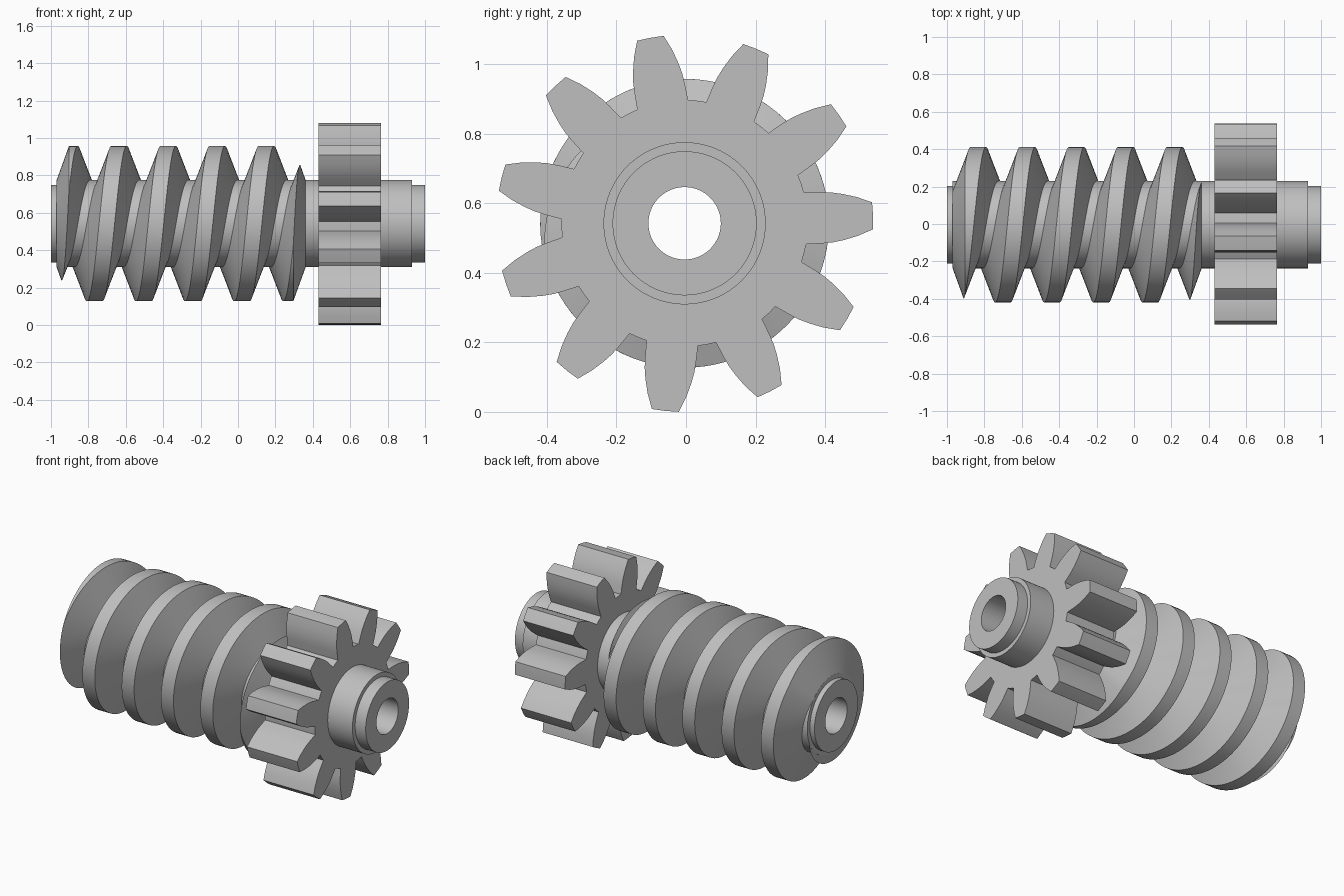
import bpy
import bmesh
from math import radians, sin, cos, pi, ceil

cube = bpy.data.objects.get("Cube")
if cube:
    bpy.data.objects.remove(cube, do_unlink=True)

# Shared dimensions: the axle runs along x
AXIS_Y, AXIS_Z = -0.004, 0.542
BODY_R, END_R, BORE_R = 0.233, 0.207, 0.104
THREAD_R, PITCH = 0.415, 0.2625
SLOPE = 0.364                        # flank run per unit of height

steel = bpy.data.materials.new("steel_grey")
steel.use_nodes = True
GREY = (0.52, 0.52, 0.52, 1)
steel.diffuse_color = GREY
steel.node_tree.nodes["Principled BSDF"].inputs["Base Color"].default_value = GREY


def loft(name, rings, closed):
    """Skin closed cross-sections, each an (angle, [(x, radius), ...]) pair."""
    bm = bmesh.new()
    loops = []
    for angle, section in rings:
        loops.append([bm.verts.new((x, AXIS_Y + r * cos(angle), AXIS_Z + r * sin(angle)))
                      for x, r in section])
    pairs = list(zip(loops, loops[1:]))
    if closed:
        pairs.append((loops[-1], loops[0]))
    else:
        bm.faces.new(loops[0])
        bm.faces.new(loops[-1])
    for a, b in pairs:
        for i in range(len(a)):
            j = (i + 1) % len(a)
            bm.faces.new((a[i], a[j], b[j], b[i]))
    bmesh.ops.remove_doubles(bm, verts=bm.verts[:], dist=1e-5)
    bmesh.ops.recalc_face_normals(bm, faces=bm.faces[:])
    mesh = bpy.data.meshes.new(name)
    bm.to_mesh(mesh)
    bm.free()
    mesh.materials.append(steel)
    obj = bpy.data.objects.new(name, mesh)
    bpy.context.collection.objects.link(obj)
    bpy.ops.object.select_all(action='DESELECT')
    obj.select_set(True)
    bpy.context.view_layer.objects.active = obj
    bpy.ops.object.shade_smooth_by_angle(angle=radians(25))
    return obj


# Hollow stepped shaft
profile = [(-1, BORE_R), (-1, END_R), (-0.97, END_R), (-0.97, BODY_R),
           (0.93, BODY_R), (0.93, END_R), (1, END_R), (1, BORE_R)]
SEGMENTS = 96
loft("shaft", [(2 * pi * i / SEGMENTS, profile) for i in range(SEGMENTS)], True)

# Worm thread: trapezoid swept along a helix, cut by a cone at each end
START, END = -0.97, 0.362
HEIGHT = THREAD_R - BODY_R
HALF_BASE = 0.0415 + SLOPE * HEIGHT
CREST_X = -0.57                      # crest centre at angle zero
first, last = START - HALF_BASE + 0.002, END + HALF_BASE - 0.002
steps = ceil((last - first) / PITCH * SEGMENTS)
rings = []
for i in range(steps + 1):
    centre = first + (last - first) * i / steps
    angle = -(centre - CREST_X) / PITCH * 2 * pi
    left, right = max(centre - HALF_BASE, START), min(centre + HALF_BASE, END)
    h = min(HEIGHT, (right - left) / 2 / SLOPE)
    rings.append((angle, [(left, BODY_R - 0.001), (left + SLOPE * h, BODY_R + h),
                          (right - SLOPE * h, BODY_R + h), (right, BODY_R - 0.001)]))
loft("worm_thread", rings, False)

# Spur gear: each tooth outlined by radius and half-angle, root to tip
TEETH, GEAR_X0, GEAR_X1 = 11, 0.43, 0.765
flank = [(0.354, 12.1), (0.40, 10.6), (0.43, 9.6), (0.46, 8.3), (0.50, 6.4), (0.542, 4.1)]
tooth = ([(r, -a) for r, a in flank] + [(0.542, 0)]
         + [(r, a) for r, a in reversed(flank)] + [(0.354, 180 / TEETH)])
rings = []
for t in range(TEETH):
    for r, a in tooth:
        angle = radians(2.3 + a + t * 360 / TEETH)
        rings.append((angle, [(GEAR_X0, BODY_R - 0.01), (GEAR_X0, r),
                              (GEAR_X1, r), (GEAR_X1, BODY_R - 0.01)]))
loft("spur_gear", rings, True)
